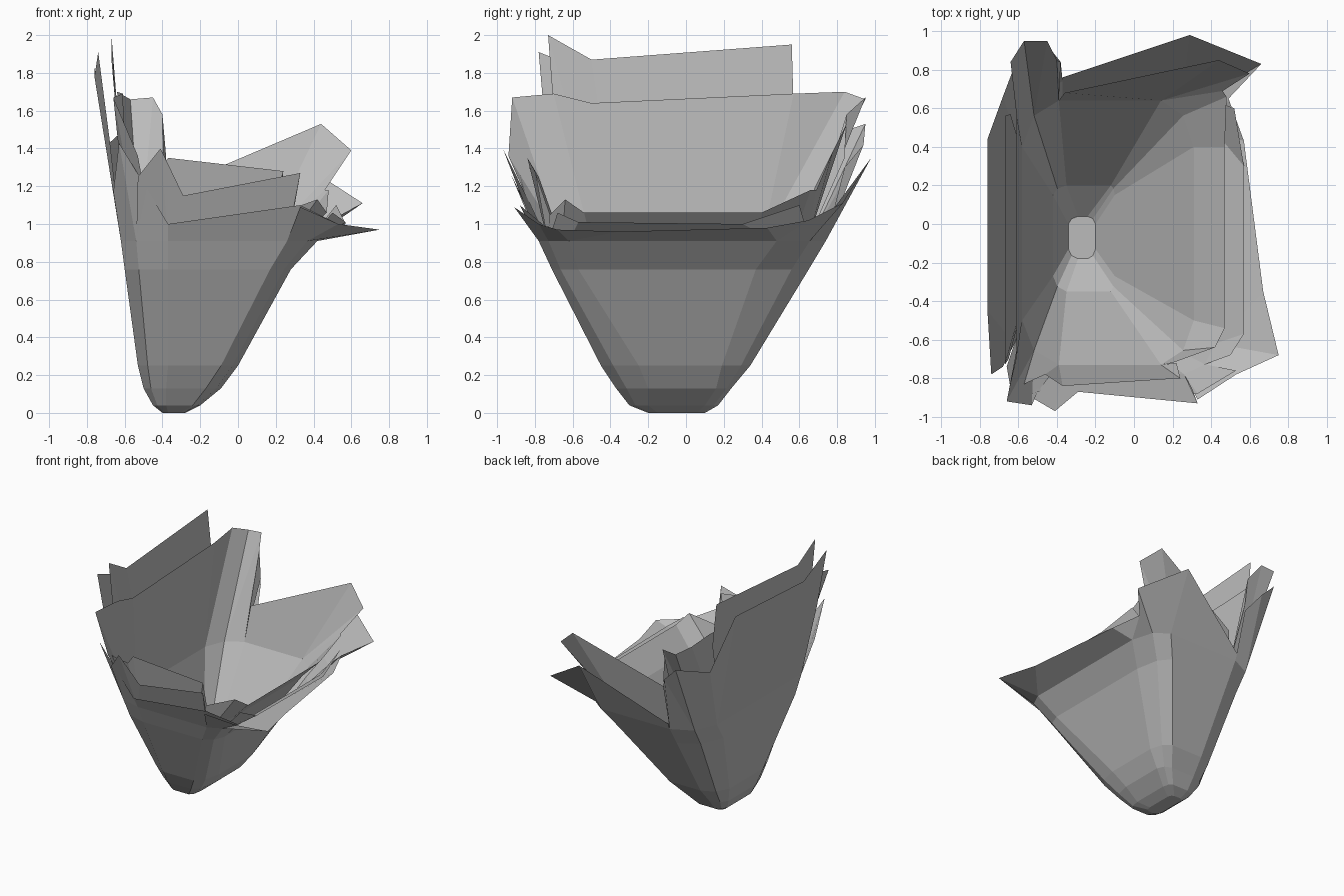
import bpy
import bmesh
from mathutils import Vector

# Remove the default object
default_object = bpy.data.objects.get("Cube")
if default_object:
    bpy.data.objects.remove(default_object, do_unlink=True)

# One plain grey for everything
grey = bpy.data.materials.new("plain_grey")
grey.use_nodes = True
shade = (0.5, 0.5, 0.5, 1.0)
grey.diffuse_color = shade
shader = next(n for n in grey.node_tree.nodes if n.type == 'BSDF_PRINCIPLED')
shader.inputs["Base Color"].default_value = shade

# Columns of the bowl, counterclockwise as seen from above: the two ends of
# each wall, with one column on each corner between the walls.
(FRONT_LOW, FRONT_HIGH, CORNER_PLUS_FRONT, PLUS_FRONT,
 PLUS_BACK, CORNER_PLUS_BACK, BACK_HIGH, BACK_LOW,
 CORNER_MINUS_BACK, MINUS_BACK, MINUS_FRONT, CORNER_MINUS_FRONT) = range(12)


def ring(z, x_min, x_max, y_min, y_max, x_low, x_high, y_low, y_high):
    """Rectangle with rounded corners, one point for each column."""
    def corner(x, y, x_end, y_end):
        middle = Vector((x + x_end, y + y_end, z * 2)) / 2
        return middle.lerp(Vector((x, y, z)), 0.35)

    def point(x, y):
        return Vector((x, y, z))

    return [point(x_low, y_min), point(x_high, y_min),
            corner(x_max, y_min, x_high, y_low),
            point(x_max, y_low), point(x_max, y_high),
            corner(x_max, y_max, x_high, y_high),
            point(x_high, y_max), point(x_low, y_max),
            corner(x_min, y_max, x_low, y_high),
            point(x_min, y_high), point(x_min, y_low),
            corner(x_min, y_min, x_low, y_low)]


def finish(name, bm):
    """Turn a bmesh into a flat shaded grey object."""
    mesh = bpy.data.meshes.new(name)
    bm.to_mesh(mesh)
    bm.free()
    mesh.materials.append(grey)
    part = bpy.data.objects.new(name, mesh)
    bpy.context.scene.collection.objects.link(part)


def build_bowl(name, rings):
    """Closed floor and walls through a stack of rings."""
    bm = bmesh.new()
    loops = [[bm.verts.new(point) for point in points] for points in rings]
    bm.faces.new(list(reversed(loops[0])))
    for lower, upper in zip(loops, loops[1:]):
        for i in range(len(lower)):
            j = (i + 1) % len(lower)
            bm.faces.new((lower[i], lower[j], upper[j], upper[i]))
    finish(name, bm)


def build_sheet(name, base, rim):
    """Loose sheet rising from a ring of a bowl to a ragged rim."""
    bm = bmesh.new()
    feet = {}
    previous = None
    for column, *position in rim:
        if column not in feet:
            feet[column] = bm.verts.new(base[column])
        current = (feet[column], bm.verts.new(position))
        if previous:
            corners = [previous[0], current[0], current[1], previous[1]]
            if previous[0] is current[0]:
                corners.pop(0)
            bm.faces.new(corners)
        previous = current
    finish(name, bm)


# Outer bowl and the smaller liner nested in it
outer_rings = [
    ring(0, -.4, -.28, -.2, .1, -.37, -.31, -.15, .06),
    ring(.04, -.45, -.2, -.3, .17, -.38, -.24, -.2, .1),
    ring(.13, -.5, -.09, -.37, .24, -.38, -.17, -.2, .16),
    ring(.25, -.53, 0, -.45, .34, -.37, -.09, -.25, .19),
    ring(.76, -.6, .28, -.71, .65, -.37, .17, -.57, .37),
    ring(.91, -.62, .42, -.78, .74, -.37, .26, -.62, .48),
]
liner_rings = [
    ring(.12, -.34, -.2, -.18, .04, -.29, -.24, -.13, 0),
    ring(.27, -.42, -.1, -.35, .2, -.35, -.12, -.27, .15),
    ring(.9, -.58, .31, -.73, .64, -.39, .14, -.5, .4),
]
build_bowl("bowl_body", outer_rings)
build_bowl("bowl_liner", liner_rings)
body_top = outer_rings[-1]
body_low = outer_rings[-3]
liner_top = liner_rings[-1]

# Front sheets, from the outside in
build_sheet("front_outer_sheet", body_top, [
    (MINUS_FRONT, -.66, -.74, 1.17),
    (CORNER_MINUS_FRONT, -.63, -.91, 1.43),
    (FRONT_LOW, -.37, -.83, 1.0),
    (FRONT_HIGH, .33, -.88, 1.1),
    (CORNER_PLUS_FRONT, .53, -.76, 1.0)])
build_sheet("front_middle_sheet", body_top, [
    (CORNER_MINUS_FRONT, -.53, -.9, 1.25),
    (FRONT_LOW, -.41, -.97, 1.4),
    (FRONT_LOW, -.29, -.87, 1.15),
    (FRONT_HIGH, .33, -.93, 1.27),
    (FRONT_HIGH, .3, -.85, 1.1)])
build_sheet("front_inner_sheet", liner_top, [
    (CORNER_MINUS_FRONT, -.57, -.83, 1.3),
    (FRONT_LOW, -.46, -.78, 1.25),
    (FRONT_LOW, -.37, -.84, 1.35),
    (FRONT_HIGH, .24, -.8, 1.28),
    (FRONT_HIGH, .22, -.72, 1.05)])

# Tall side sheets
build_sheet("tall_inner_sheet", liner_top, [
    (BACK_LOW, -.38, .84, 1.35),
    (BACK_LOW, -.4, .85, 1.58),
    (CORNER_MINUS_BACK, -.45, .95, 1.67),
    (CORNER_MINUS_BACK, -.57, .95, 1.66),
    (MINUS_BACK, -.64, .84, 1.7),
    (MINUS_BACK, -.61, .57, 1.69),
    (MINUS_FRONT, -.61, -.5, 1.64),
    (MINUS_FRONT, -.61, -.7, 1.69),
    (CORNER_MINUS_FRONT, -.66, -.92, 1.67),
    (CORNER_MINUS_FRONT, -.53, -.94, 1.36),
    (FRONT_LOW, -.5, -.87, 1.2)])
build_sheet("tall_middle_sheet", body_low, [
    (MINUS_BACK, -.64, .57, 1.6),
    (MINUS_BACK, -.67, .56, 1.95),
    (MINUS_FRONT, -.67, -.5, 1.87),
    (MINUS_FRONT, -.67, -.73, 2.0),
    (MINUS_FRONT, -.65, -.7, 1.6)])
build_sheet("tall_outer_sheet", body_top, [
    (BACK_LOW, -.38, .84, 1.3),
    (CORNER_MINUS_BACK, -.46, .94, 1.42),
    (CORNER_MINUS_BACK, -.57, .95, 1.53),
    (MINUS_BACK, -.68, .66, 1.43),
    (MINUS_BACK, -.76, .44, 1.83),
    (MINUS_FRONT, -.76, -.45, 1.78),
    (MINUS_FRONT, -.74, -.78, 1.91),
    (MINUS_FRONT, -.68, -.74, 1.45)])

# Back sheets
build_sheet("back_outer_sheet", body_top, [
    (PLUS_BACK, .49, .65, 1.02),
    (CORNER_PLUS_BACK, .66, .83, 1.11),
    (BACK_HIGH, .29, .98, 1.35),
    (BACK_LOW, -.37, .76, .96)])
build_sheet("back_inner_sheet", liner_top, [
    (BACK_HIGH, .46, .69, 1.18),
    (BACK_HIGH, .6, .78, 1.39),
    (BACK_HIGH, .44, .85, 1.53),
    (BACK_LOW, -.36, .68, 1.19)])

# Low side sheets
build_sheet("low_outer_sheet", body_top, [
    (FRONT_HIGH, .33, -.91, 1.09),
    (CORNER_PLUS_FRONT, .53, -.78, 1.0),
    (PLUS_FRONT, .75, -.68, .97),
    (PLUS_FRONT, .67, -.35, .96),
    (PLUS_BACK, .57, .43, .98),
    (CORNER_PLUS_BACK, .49, .65, 1.02)])
build_sheet("low_middle_sheet", body_top, [
    (CORNER_PLUS_FRONT, .5, -.68, 1.06),
    (PLUS_FRONT, .57, -.57, 1.01),
    (PLUS_BACK, .57, .3, 1.0),
    (CORNER_PLUS_BACK, .52, .6, 1.1)])
build_sheet("low_inner_sheet", liner_top, [
    (FRONT_HIGH, .2, -.72, 1.05),
    (CORNER_PLUS_FRONT, .42, -.64, 1.13),
    (PLUS_FRONT, .47, -.54, 1.06),
    (PLUS_BACK, .47, .4, 1.06),
    (CORNER_PLUS_BACK, .48, .66, 1.18),
    (BACK_HIGH, .46, .69, 1.18)])
